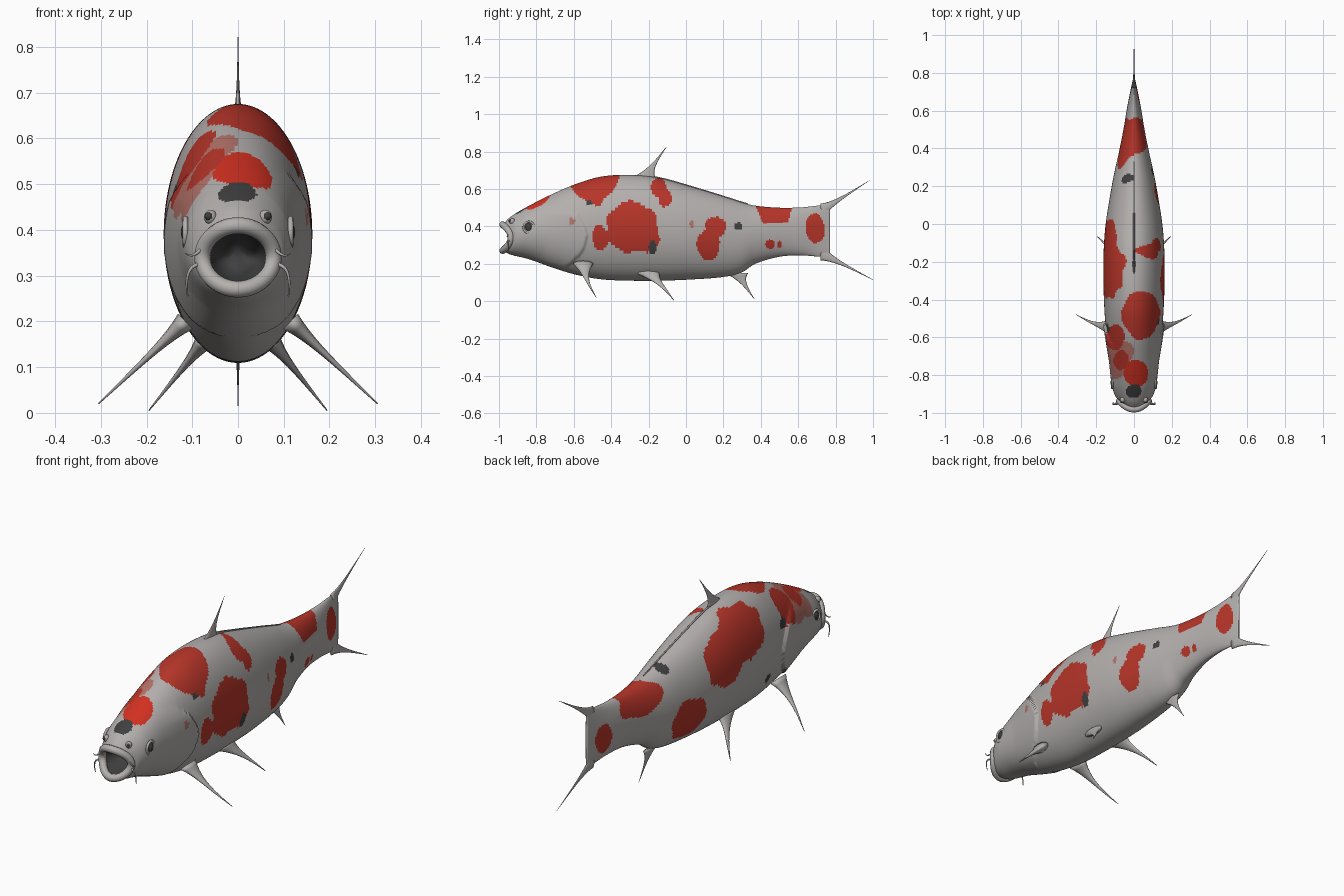
import bpy, bmesh, math
from mathutils import Vector

cube = bpy.data.objects.get("Cube")
if cube:
    bpy.data.objects.remove(cube, do_unlink=True)


def material(name, r, g, b):
    m = bpy.data.materials.new(name)
    m.use_nodes = True
    m.diffuse_color = (r, g, b, 1)
    m.node_tree.nodes["Principled BSDF"].inputs["Base Color"].default_value = (r, g, b, 1)
    return m


GREY = material("pale grey skin", .45, .43, .42)
BLACK = material("charcoal", .05, .05, .05)
BRIGHT = material("bright red", .65, .03, .015)
RED = material("deep red", .47, .035, .022)
PINK = material("faded pink", .45, .17, .14)
FIN = material("fin grey", .3, .29, .29)


def add_object(name, data, mats):
    obj = bpy.data.objects.new(name, data)
    bpy.context.collection.objects.link(obj)
    for m in mats:
        data.materials.append(m)
    return obj


def loft(name, rings, mats):
    """Skin a list of equal vertex rings and cap both ends."""
    bm = bmesh.new()
    rows = [[bm.verts.new(p) for p in ring] for ring in rings]
    n = len(rows[0])
    for a, b in zip(rows, rows[1:]):
        for i in range(n):
            j = (i + 1) % n
            bm.faces.new((a[i], a[j], b[j], b[i]))
    bm.faces.new(rows[0])
    bm.faces.new(rows[-1])
    bmesh.ops.recalc_face_normals(bm, faces=bm.faces)
    mesh = bpy.data.meshes.new(name)
    bm.to_mesh(mesh)
    bm.free()
    mesh.shade_smooth()
    return add_object(name, mesh, mats)


def tube(name, points, depth, mat, cyclic=False, taper=1.0):
    curve = bpy.data.curves.new(name, "CURVE")
    curve.dimensions = "3D"
    curve.bevel_depth = depth
    curve.bevel_resolution = 3
    curve.use_fill_caps = True
    s = curve.splines.new("NURBS")
    s.points.add(len(points) - 1)
    for i, (p, q) in enumerate(zip(s.points, points)):
        p.co = (*q, 1)
        p.radius = 1 + (taper - 1) * i / (len(points) - 1)
    s.order_u = 3
    s.use_endpoint_u = not cyclic
    s.use_cyclic_u = cyclic
    return add_object(name, curve, [mat])


def ball(name, centre, size, mat):
    bm = bmesh.new()
    bmesh.ops.create_uvsphere(bm, u_segments=20, v_segments=12, radius=1)
    bmesh.ops.scale(bm, vec=size, verts=bm.verts)
    bmesh.ops.translate(bm, vec=centre, verts=bm.verts)
    mesh = bpy.data.meshes.new(name)
    bm.to_mesh(mesh)
    bm.free()
    mesh.shade_smooth()
    return add_object(name, mesh, [mat])


# Body profile: y, top z, bottom z, half width
PROFILE = [
    (-.98, .41, .27, .078), (-.94, .45, .25, .1), (-.84, .51, .225, .12),
    (-.7, .58, .175, .135), (-.58, .63, .14, .147), (-.45, .667, .117, .157),
    (-.3, .675, .11, .162), (-.15, .66, .11, .161), (0, .62, .115, .15),
    (.2, .56, .13, .118), (.3, .528, .155, .098), (.37, .511, .2, .082),
    (.5, .5, .238, .056), (.62, .502, .245, .036), (.72, .512, .238, .016),
    (.77, .505, .24, .005)]


def section(y):
    """Smooth interpolation of the profile at y."""
    last = len(PROFILE) - 1
    k = max(i for i in range(last) if PROFILE[i][0] <= y + 1e-6)

    def slope(i, c):
        a, b = PROFILE[max(i - 1, 0)], PROFILE[min(i + 1, last)]
        return (b[c] - a[c]) / (b[0] - a[0])
    p, q = PROFILE[k], PROFILE[k + 1]
    h = q[0] - p[0]
    t = (y - p[0]) / h
    return [p[c] * (1 + 2 * t) * (1 - t) ** 2 + q[c] * t * t * (3 - 2 * t)
            + h * t * (1 - t) * ((1 - t) * slope(k, c) - t * slope(k + 1, c))
            for c in (1, 2, 3)]


def clamp(v):
    return max(0.0, min(1.0, v))


SEGMENTS, RINGS = 112, 230
START, END = PROFILE[0][0], PROFILE[-1][0]


def body_ring(y, scale=1.0, depth=0.0):
    top, bottom, half = section(y)
    ring = []
    for i in range(SEGMENTS):
        a = math.tau * i / SEGMENTS
        x = half * scale * math.cos(a)
        z = (top + bottom) / 2 + (top - bottom) / 2 * scale * math.sin(a)
        # raised gill cover ending in a curved step
        edge = -.53 - 4 * (z - .35) ** 2
        if y < edge and .16 < z < .53:
            x += math.copysign(.012, x) * clamp(1 - (edge - y) / .2) * clamp((.53 - z) * 15) * clamp(abs(x) * 15)
        # mouth corners sit further back than the lips
        back = .045 * math.cos(a) ** 2 * clamp(1 - (y - START) / .12)
        ring.append((x, y + back + depth, z))
    return ring


mouth = [(.25, .13), (.5, .11), (.7, .07), (.82, .03), (.92, .008)]
rings = [body_ring(START, s, d) for s, d in mouth]
rings += [body_ring(START + (END - START) * i / RINGS) for i in range(RINGS + 1)]
SKIN = [GREY, BLACK, BRIGHT, RED, PINK]
body = loft("body", rings, SKIN)

# Skin patches. Flank: side, y, z, y radius, z radius. Back: x, y, x radius, y radius
FLANK = {
    BLACK: [(1, -.18, .29, .022, .035), (1, .28, .4, .02, .022), (1, -.52, .525, .016, .015),
            (-1, .24, .53, .025, .02), (-1, -.55, .48, .025, .025), (-1, -.44, .25, .02, .025)],
    RED: [(1, -.29, .4, .14, .135), (1, -.22, .33, .08, .07), (1, -.46, .34, .045, .065),
          (1, -.15, .61, .04, .05), (1, -.11, .55, .035, .045), (1, .16, .4, .055, .055),
          (1, .12, .3, .06, .085), (1, .45, .305, .025, .025), (1, .5, .305, .014, .02),
          (1, .69, .39, .05, .08), (-1, -.25, .54, .15, .12), (-1, -.1, .47, .13, .12),
          (-1, .14, .27, .11, .1), (-1, .43, .45, .14, .07), (-1, .67, .35, .05, .07)],
    PINK: [(1, .03, .41, .012, .02), (1, -.61, .425, .016, .02), (-1, -.7, .46, .07, .03)]}
BACK = {
    BLACK: [(0, -.885, .042, .035)],
    BRIGHT: [(.01, -.79, .065, .07)],
    RED: [(.035, -.48, .1, .13), (-.1, -.6, .05, .07), (-.07, -.72, .04, .05), (.01, .47, .08, .09)],
    PINK: [(-.07, -.68, .07, .06), (-.09, -.77, .04, .05)]}


def patch_colour(c):
    limit = 1 + .15 * math.sin(41 * c.y + 9 * c.z) * math.sin(37 * c.z + 29 * c.x + 1)
    for mat in SKIN[1:]:
        for side, y, z, ry, rz in FLANK.get(mat, []):
            if side * c.x > 0 and ((c.y - y) / ry) ** 2 + ((c.z - z) / rz) ** 2 < limit:
                return mat
        for x, y, rx, ry in BACK.get(mat, []):
            if c.z > .42 and ((c.x - x) / rx) ** 2 + ((c.y - y) / ry) ** 2 < limit:
                return mat
    return GREY


inside = len(mouth) * SEGMENTS
for poly in body.data.polygons:
    in_mouth = poly.index < inside - SEGMENTS or (len(poly.vertices) > 4 and poly.center.y < 0)
    poly.material_index = 1 if in_mouth else SKIN.index(patch_colour(poly.center))

# Lips follow the mouth rim
tube("lips", body_ring(START, 1, -.001)[::4], .018, GREY, cyclic=True)


def fin(name, base, tip, broad, thick, axis, bend=(0, 0, 0)):
    """Slender flattened ray flaring into the body at its base."""
    base, tip, axis, bend = map(Vector, (base, tip, axis, bend))
    thin = (tip - base).cross(axis).normalized()
    out = []
    for i in range(13):
        t = i / 12
        centre = base.lerp(tip, t) + bend * math.sin(math.pi * t)
        flare = (1 - t) ** 4 + .35 * (1 - t) + .03
        slim = .6 * (1 - t) ** 5 + .4 * (1 - t) + .06
        out.append([centre + axis * broad * flare * math.cos(a) + thin * thick * slim * math.sin(a)
                    for a in (math.tau * k / 12 for k in range(12))])
    return loft(name, out, [GREY])


Y, Z = (0, 1, 0), (0, 0, 1)
fin("dorsal_fin", (0, -.225, .66), (0, -.105, .825), .045, .008, Y)
fin("upper_tail_fin", (0, .72, .48), (0, .98, .645), .03, .008, Z)
fin("lower_tail_fin", (0, .72, .26), (0, 1, .115), .03, .008, Z)
fin("anal_fin", (0, .27, .15), (0, .365, .012), .045, .008, Y)

# Paired parts
for s, side in ((1, "left"), (-1, "right")):
    fin(side + "_pectoral_fin", (s * .115, -.55, .2), (s * .305, -.48, .02), .04, .022, Y, (0, -.012, 0))
    fin(side + "_pelvic_fin", (s * .075, -.21, .155), (s * .195, -.065, .005), .05, .02, Y, (0, .01, 0))
    ball(side + "_eye", (s * .108, -.84, .395), (.017, .022, .024), BLACK)
    rim = [(s * .115, -.84 + .029 * math.cos(k * math.tau / 12), .395 + .031 * math.sin(k * math.tau / 12))
           for k in range(12)]
    tube(side + "_eyelid", rim, .006, GREY, cyclic=True)
    ball(side + "_nostril", (s * .06, -.93, .428), (.014, .016, .016), GREY)
    ball(side + "_nostril_hole", (s * .064, -.94, .43), (.009, .009, .009), BLACK)
    tube(side + "_long_barbel", [(s * .08, -.94, .325), (s * .1, -.955, .325), (s * .115, -.95, .29),
                                 (s * .11, -.945, .255)], .005, GREY, taper=.3)
    tube(side + "_short_barbel", [(s * .08, -.95, .36), (s * .1, -.96, .335), (s * .115, -.955, .35)],
         .004, GREY, taper=.3)

# Low ridge behind the dorsal ray
ridge = [(0, y, section(y)[0] + .001) for y in (-.23 + .056 * k for k in range(11))]
tube("back_ridge", ridge, .005, FIN, taper=.6)
